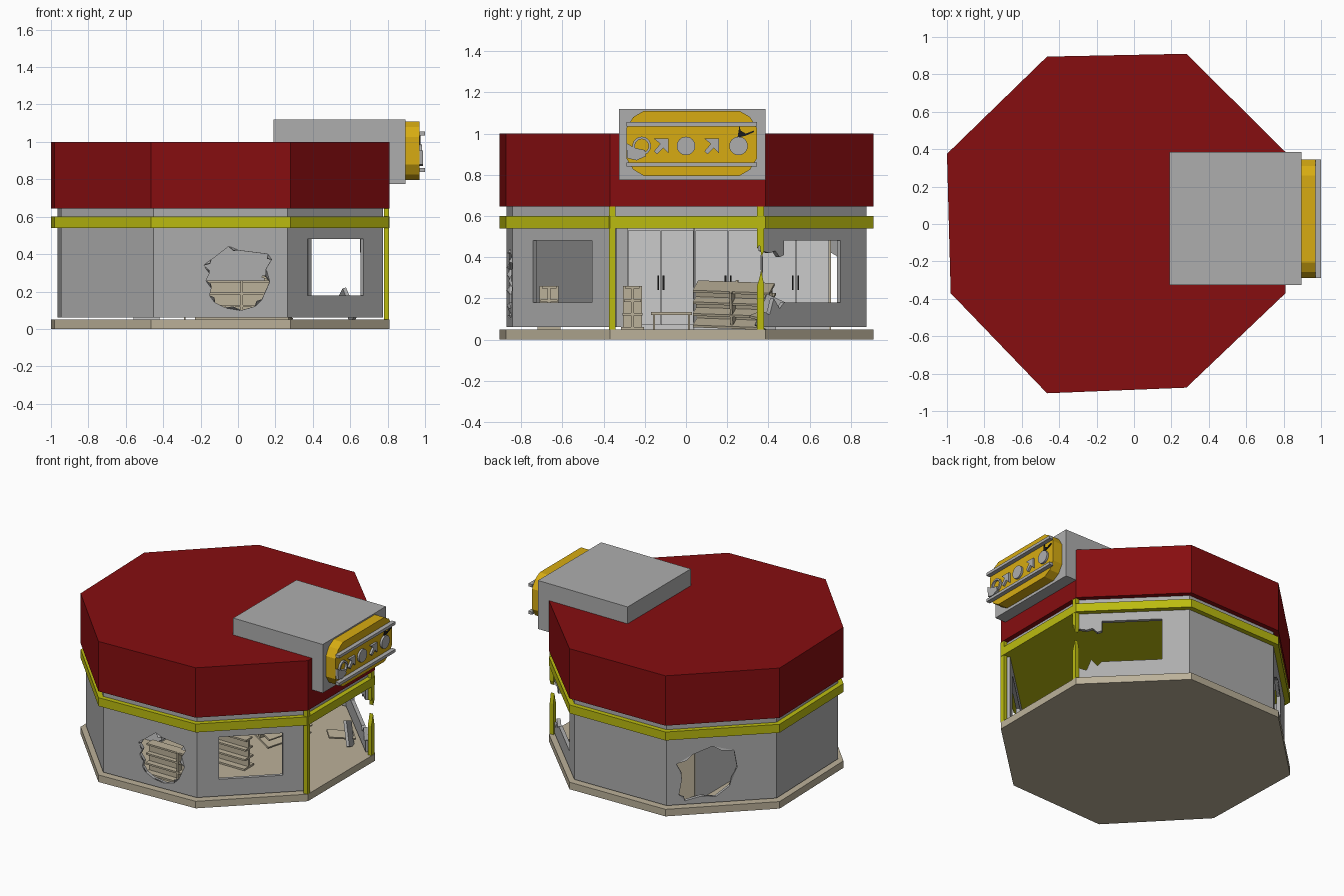
import bpy, bmesh, math
from mathutils import Vector, Matrix

if "Cube" in bpy.data.objects:
    bpy.data.objects.remove(bpy.data.objects["Cube"])

V = [(-.465, -.905), (.28, -.875), (.81, -.37), (.81, .385),
     (.28, .91), (-.465, .895), (-1, .375), (-.98, -.37)]
CX = -.095


def mat(name, c):
    m = bpy.data.materials.new(name)
    m.diffuse_color = (*c, 1)
    m.use_nodes = True
    m.node_tree.nodes["Principled BSDF"].inputs["Base Color"].default_value = m.diffuse_color
    return m


RED = mat("red_paint", (.24, .004, .005))
YEL = mat("yellow_trim", (.5, .5, .005))
GOLD = mat("gold_panel", (.68, .41, .006))
TAN = mat("tan_board", (.5, .44, .32))
GREY = mat("wall_grey", (.42, .42, .42))
BLACK = mat("black_handle", (.01, .01, .01))


def add(name, me, m=None):
    ob = bpy.data.objects.new(name, me)
    bpy.context.collection.objects.link(ob)
    if m:
        me.materials.append(m)
    return ob


def box(name, lo, hi, m=None, mtx=None):
    bm = bmesh.new()
    bmesh.ops.create_cube(bm, size=1)
    for v in bm.verts:
        v.co = [(a + b) / 2 + c * (b - a) for a, b, c in zip(lo, hi, v.co)]
    if mtx:
        bm.transform(mtx)
    me = bpy.data.meshes.new(name)
    bm.to_mesh(me)
    bm.free()
    return add(name, me, m)


def plate(name, loops, mtx, thick, m=None):
    """Flat outline (first loop) with holes, back face on the mtx plane."""
    cu = bpy.data.curves.new(name, 'CURVE')
    cu.dimensions, cu.fill_mode, cu.extrude = '2D', 'BOTH', thick / 2
    for pts in loops:
        s = cu.splines.new('POLY')
        s.points.add(len(pts) - 1)
        for p, q in zip(s.points, pts):
            p.co = (q[0], q[1], 0, 1)
        s.use_cyclic_u = True
    tmp = bpy.data.objects.new(name + "_outline", cu)
    bpy.context.collection.objects.link(tmp)
    bpy.context.view_layer.update()
    me = bpy.data.meshes.new_from_object(tmp.evaluated_get(bpy.context.evaluated_depsgraph_get()))
    bpy.data.objects.remove(tmp)
    me.transform(mtx @ Matrix.Translation((0, 0, thick / 2)))
    me.materials.clear()
    me.shade_flat()
    return add(name, me, m)


def octagon(name, z0, z1, s=1, m=None):
    pts = [(CX + (x - CX) * s, y * s) for x, y in V]
    return plate(name, [pts], Matrix.Translation((0, 0, z0)), z1 - z0, m)


def upright(origin, u):
    """Frame with x along u, y up and z along the outward normal."""
    u = Vector(u).normalized()
    up = Vector((0, 0, 1))
    return Matrix.Translation(origin) @ Matrix((u, up, u.cross(up))).transposed().to_4x4()


# Stacked octagonal slabs
octagon("floor_slab", 0, .05, 1, TAN)
octagon("trim_band", .54, .6, 1, YEL)
octagon("roof", .645, 1, 1, RED)

# Wall panels, some with windows or blast holes
S, T = .962, .025
front_hole = [(.27, .34), (.31, .37), (.4, .44), (.45, .42), (.61, .4), (.63, .37),
              (.6, .32), (.62, .25), (.58, .16), (.54, .12), (.47, .1), (.38, .115),
              (.33, .14), (.3, .18), (.31, .22), (.28, .26), (.3, .3)]
back_hole = [(.065, .35), (.17, .41), (.3, .46), (.44, .42), (.46, .3), (.41, .17),
             (.32, .1), (.22, .11), (.12, .085), (.08, .13), (.1, .24)]
window = [(.145, .18), (.56, .18), (.56, .48), (.145, .48)]
holes = {0: front_hole, 1: window, 5: back_hole}
names = ["front", "front_right", "right", "back_right", "back", "back_left", "left", "front_left"]
for i, n in enumerate(names):
    a, b = [Vector((CX + (x - CX) * S, y * S, 0)) for x, y in (V[i], V[(i + 1) % 8])]
    L = (b - a).length
    z0 = .545 if i == 2 else .06
    outer = [(0, z0), (L, z0), (L, .645), (0, .645)]
    if i == 3:  # window torn through to the entrance
        outer += [(0, .43), (.05, .42), (.09, .43), (.12, .4), (.15, .41), (.15, .48),
                  (.54, .48), (.54, .18), (.15, .18), (.12, .15), (.08, .2), (.05, .12), (0, .14)]
    M = upright(a, b - a) @ Matrix.Translation((0, 0, -T))
    plate(n + "_wall", [outer] + ([holes[i]] if i in holes else []), M, T, GREY)
    if i in (0, 5):  # bent flaps on the torn rim
        bm = bmesh.new()
        h = holes[i]
        c = Vector((sum(p[0] for p in h) / len(h), sum(p[1] for p in h) / len(h)))
        for k in range(0, len(h), 2):
            p, q = Vector(h[k]), Vector(h[(k + 1) % len(h)])
            tip = ((p + q) / 2).lerp(c, .08)
            bm.faces.new([bm.verts.new(M @ Vector(t)) for t in
                          ((*p, T * .8), (*q, T * .8), (*tip, T + (.012 if i == 0 else 0)))])
        me = bpy.data.meshes.new(n + "_torn_rim")
        bm.to_mesh(me)
        bm.free()
        add(n + "_torn_rim", me, GREY).modifiers.new("thickness", 'SOLIDIFY').thickness = .005

# Entrance posts, the second one snapped
box("entrance_post", (.78, -.375, .05), (.808, -.343, .645), YEL)
PM = upright((.78, .345, 0), (0, 1, 0))
plate("broken_post_lower", [[(0, .05), (.033, .05), (.033, .27), (.02, .34), (.012, .3), (0, .26)]], PM, .028, YEL)
plate("broken_post_upper", [[(0, .645), (0, .44), (.012, .46), (.022, .4), (.033, .43), (.033, .645)]], PM, .028, YEL)

# Rooftop sign box and panel
box("sign_box", (.19, -.325, .775), (.895, .385, 1.12), GREY)
SM = upright((.895, 0, 0), (0, 1, 0))
y0, y1, zb, zt, c = -.29, .345, .795, 1.11, .085


def chamfered(d):
    k = c - d * .4
    a0, a1, b0, b1 = y0 + d, y1 - d, zb + d, zt - d
    return [(a0 + k, b0), (a1 - k, b0), (a1 - k * .4, b0 + k * .35), (a1, b0 + k), (a1, b1 - k),
            (a1 - k * .4, b1 - k * .35), (a1 - k, b1), (a0 + k, b1), (a0 + k * .4, b1 - k * .35),
            (a0, b1 - k), (a0, b0 + k), (a0 + k * .4, b0 + k * .35)]


plate("sign_panel", [chamfered(0)], SM, .075, GOLD)
FM = SM @ Matrix.Translation((0, 0, .075))
for z in (.84, 1.035):
    box("sign_bar", (.97, y0, z), (1.0, y1, z + .02), GREY)


def circle(y, r):
    return [(y + r * math.cos(t * math.tau / 24), .94 + r * math.sin(t * math.tau / 24)) for t in range(24)]


for y in (0, .255):
    plate("sign_disc", [circle(y, .045)], FM, .015, GREY)
plate("sign_ring", [circle(-.215, .045), circle(-.215, .033)], FM, .015, GREY)
for y in (-.12, .125):
    plate("sign_dart", [[(y - .035, .975), (y + .035, .975), (y + .035, .905),
                         (y + .01, .93), (y - .02, .9), (y - .035, .915), (y - .005, .95)]], FM, .015, GREY)
plate("sign_damage_patch", [[(-.29, .955), (-.25, .93), (-.2, .92), (-.195, .89), (-.24, .87), (-.285, .88)]],
      FM, .02, GREY)
plate("sign_crack", [[(.26, 1.04), (.265, 1.015), (.29, 1.0), (.33, 1.015), (.33, 1.007), (.29, .99),
                      (.25, .98), (.255, 1.01)]], FM, .006, BLACK)

# Row of tall coolers with double doors
for k in range(3):
    a = -.285 + k * .327
    mid = a + .163
    box("cooler_body", (-.56, a, .05), (-.42, a + .325, .54))
    for s in (-1, 1):
        box("cooler_door", (-.42, mid + s * .0805 - .079, .07), (-.405, mid + s * .0805 + .079, .53))
        box("cooler_handle", (-.405, mid + s * .013 - .004, .24), (-.393, mid + s * .013 + .004, .31), BLACK)
box("cooler_end_panel", (-.56, .695, .05), (-.42, .705, .54), TAN)


# Display shelves, upright and toppled
def shelf(name, mtx, w=.5, d=.11, h=.21):
    box(name + "_spine", (-w / 2, -.008, 0), (w / 2, .008, h), TAN, mtx)
    for k in range(4):
        z = k * (h - .012) / 3
        e = d / 2 * (1 - .12 * k)
        box(name + "_board", (-w / 2, -e, z), (w / 2, e, z + .012), TAN, mtx)
    box(name + "_divider", (-.006, -d * .42, 0), (.006, d * .42, h), TAN, mtx)


def place(x, y, z, rz, rx=0, ry=0):
    return (Matrix.Translation((x, y, z)) @ Matrix.Rotation(math.radians(rz), 4, 'Z')
            @ Matrix.Rotation(math.radians(ry), 4, 'Y') @ Matrix.Rotation(math.radians(rx), 4, 'X'))


shelf("front_shelf", place(.02, -.665, .05, 0))
shelf("middle_shelf", place(.02, -.26, .05, 0))
shelf("toppled_shelf", place(.16, .24, .09, 78, 22, 2), .38, .2, .18)

# Low table and fallen wall debris
box("low_table_top", (-.3, -.17, .12), (-.1, .03, .135), TAN)
for x in (-.29, -.12):
    for y in (-.16, .01):
        box("low_table_leg", (x, y, .05), (x + .01, y + .01, .12), TAN)
box("fallen_panel", (-.01, -.05, 0), (.01, .05, .17), GREY, place(.62, .38, .05, 20, -25, -15))
box("fallen_board", (-.09, -.04, 0), (.09, .04, .012), TAN, place(.53, .4, .1, 50, 15, 10))
